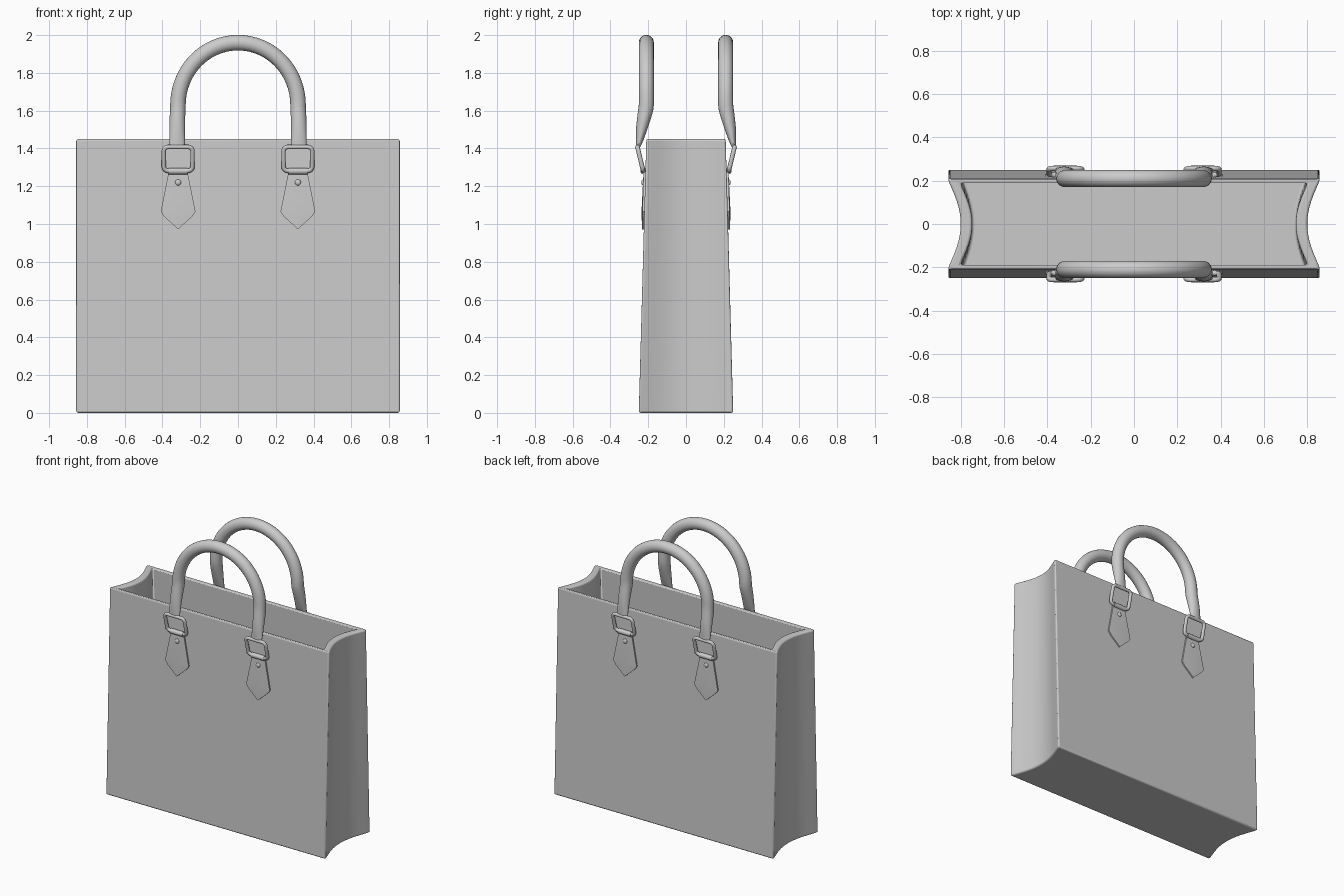
import bpy, bmesh, math
from mathutils import Vector, Matrix

if "Cube" in bpy.data.objects:
    bpy.data.objects.remove(bpy.data.objects["Cube"])


def make_object(name, bm, mirror=(False, False), bevel=0, angle=40):
    bmesh.ops.recalc_face_normals(bm, faces=bm.faces)
    mesh = bpy.data.meshes.new(name)
    bm.to_mesh(mesh)
    bm.free()
    ob = bpy.data.objects.new(name, mesh)
    bpy.context.collection.objects.link(ob)
    bpy.ops.object.select_all(action='DESELECT')
    bpy.context.view_layer.objects.active = ob
    ob.select_set(True)
    bpy.ops.object.shade_smooth_by_angle(angle=math.radians(angle))
    if bevel:
        m = ob.modifiers.new("Bevel", 'BEVEL')
        m.width, m.segments, m.limit_method = bevel, 3, 'ANGLE'
        m.angle_limit = math.radians(40)
    add_mirror(ob, mirror)
    return ob


def add_mirror(ob, axes):
    if any(axes):
        m = ob.modifiers.new("Mirror", 'MIRROR')
        m.use_axis = (axes[0], axes[1], False)
        m.use_mirror_merge = False


def skin(bm, loops):
    """Bridge equal-length closed loops and cap both ends."""
    rings = [[bm.verts.new(p) for p in lp] for lp in loops]
    for a, b in zip(rings, rings[1:]):
        for i in range(len(a)):
            j = (i + 1) % len(a)
            bm.faces.new((a[i], a[j], b[j], b[i]))
    bm.faces.new(rings[0])
    bm.faces.new(rings[-1])


def panel_y(z):
    return 0.25 - 0.04 * z / 1.45


# Open bag body: tapered walls with pinched gussets
def outline(half_x, half_y, dent, z, n=16):
    right = []
    for i in range(n + 1):
        t = -1 + 2 * i / n
        right.append(Vector((half_x - dent * (1 - abs(t) ** 2) ** 1.25, half_y * t, z)))
    return right + [Vector((-p.x, -p.y, z)) for p in right]


bm = bmesh.new()
skin(bm, [outline(0.86, 0.25, 0.06, 0),
          outline(0.86, 0.21, 0.06, 1.45),
          outline(0.80, 0.188, 0.053, 1.45),
          outline(0.80, 0.225, 0.053, 0.03)])
make_object("bag_body", bm, bevel=0.012)

# Arched handles, flattening towards the buckles
path = [(0.322, 1.41, 0.252, 0.012), (0.322, 1.45, 0.244, 0.021),
        (0.322, 1.50, 0.235, 0.030), (0.321, 1.56, 0.222, 0.037),
        (0.319, 1.60, 0.214, 0.040)]
arc = [(0.318 * math.cos(a), 1.63 + 0.33 * math.sin(a), 0.21, 0.04)
       for a in (math.pi * i / 32 for i in range(33))]
path = path + arc + [(-x, z, y, r) for x, z, y, r in reversed(path)]
loops = []
for i, (x, z, y, r) in enumerate(path):
    a, b = path[max(i - 1, 0)], path[min(i + 1, len(path) - 1)]
    t = Vector((b[0] - a[0], 0, b[1] - a[1])).normalized()
    side = Vector((t.z, 0, -t.x))
    loops.append([Vector((x, -y, z)) + side * 0.041 * math.cos(u) + Vector((0, r * math.sin(u), 0))
                  for u in (2 * math.pi * k / 20 for k in range(20))])
bm = bmesh.new()
skin(bm, loops)
make_object("handles", bm, (False, True))

# Rounded rectangular buckles leaning out from the panels
curve = bpy.data.curves.new("buckles", 'CURVE')
curve.dimensions = '3D'
curve.bevel_depth, curve.bevel_resolution = 0.012, 3
pts = []
for cx, cz, start in ((1, 1, 0), (-1, 1, 90), (-1, -1, 180), (1, -1, 270)):
    for k in range(5):
        a = math.radians(start + 22.5 * k)
        x = 0.317 + cx * 0.054 + 0.022 * math.cos(a)
        z = 1.345 + cz * 0.041 + 0.022 * math.sin(a)
        pts.append((x, -(0.242 + 0.24 * (z - 1.345)), z, 1))
spline = curve.splines.new('POLY')
spline.points.add(len(pts) - 1)
for p, co in zip(spline.points, pts):
    p.co = co
spline.use_cyclic_u = True
buckle = bpy.data.objects.new("buckles", curve)
bpy.context.collection.objects.link(buckle)
add_mirror(buckle, (True, True))

# Pointed leather tabs with faceted tips
tab = [(-0.05, 1.275), (0.05, 1.275), (0.092, 1.065), (0.075, 1.04),
       (0, 0.972), (-0.075, 1.04), (-0.092, 1.065)]
bm = bmesh.new()
back = [bm.verts.new((0.317 + x, -panel_y(z) + 0.003, z)) for x, z in tab]
front = [bm.verts.new((0.317 + x, -panel_y(z) - 0.010, z)) for x, z in tab]
ridge = bm.verts.new((0.317, -panel_y(1.07) - 0.015, 1.07))
bm.faces.new(back)
for i in range(len(tab)):
    j = (i + 1) % len(tab)
    bm.faces.new((back[i], back[j], front[j], front[i]))
    bm.faces.new((front[i], front[j], ridge))
make_object("strap_tabs", bm, (True, True), angle=8)

# Strap loops around the lower buckle bars
bm = bmesh.new()
bmesh.ops.create_cone(bm, cap_ends=True, segments=16, radius1=0.017, radius2=0.017, depth=0.1,
                      matrix=Matrix.Translation((0.317, -0.225, 1.28)) @ Matrix.Rotation(math.pi / 2, 4, 'Y'))
make_object("strap_loops", bm, (True, True))

# Domed rivets
bm = bmesh.new()
bmesh.ops.create_uvsphere(bm, u_segments=16, v_segments=8, radius=0.016,
                          matrix=Matrix.Translation((0.317, -panel_y(1.22) - 0.011, 1.22))
                          @ Matrix.Diagonal((1, 0.6, 1, 1)))
make_object("rivets", bm, (True, True))
